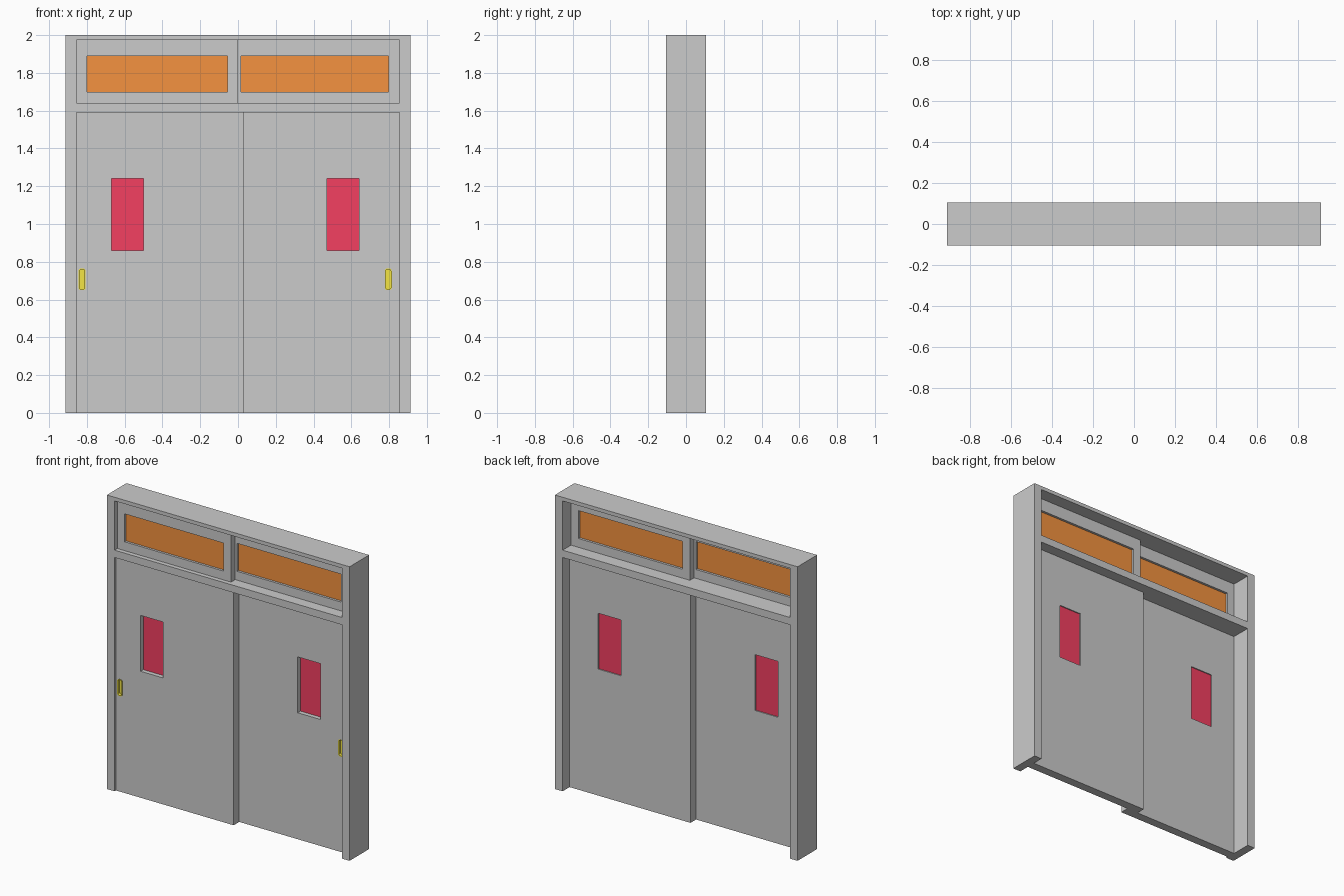
import bpy

if "Cube" in bpy.data.objects:
    bpy.data.objects.remove(bpy.data.objects["Cube"])


def material(name, rgb):
    m = bpy.data.materials.new(name)
    m.diffuse_color = (*rgb, 1)
    m.use_nodes = True
    m.node_tree.nodes["Principled BSDF"].inputs["Base Color"].default_value = m.diffuse_color
    return m


RED = material("red_glass", (0.90, 0.05, 0.12))
ORANGE = material("orange_glass", (0.91, 0.29, 0.05))
BRASS = material("brass", (0.90, 0.78, 0.06))


def box(name, x, y, z, mat=None):
    """Box from (min, max) ranges."""
    bpy.ops.mesh.primitive_cube_add(
        size=1, location=[(a + b) / 2 for a, b in (x, y, z)])
    o = bpy.context.object
    o.name = name
    o.scale = [b - a for a, b in (x, y, z)]
    bpy.ops.object.transform_apply(location=False, rotation=False, scale=True)
    if mat:
        o.data.materials.append(mat)
    return o


def cut(target, cutter):
    """Subtract a cutter, then remove it."""
    cutter.hide_render = True
    m = target.modifiers.new("cut", 'BOOLEAN')
    m.operation = 'DIFFERENCE'
    m.solver = 'EXACT'
    m.object = cutter
    bpy.context.view_layer.objects.active = target
    bpy.ops.object.modifier_apply(modifier=m.name)
    bpy.data.objects.remove(cutter)


def glazed_panel(name, x, y, z, wx, wz, glass_y, mat):
    """Panel with a window opening and a thin pane set inside it."""
    panel = box(name, x, y, z)
    cut(panel, box("cutter", wx, (y[0] - 0.1, y[1] + 0.1), wz))
    box(name + "_glass", wx, glass_y, wz, mat)
    return panel


def rounded_slab(name, x, y, z, r, mat=None):
    """Slab whose corners are rounded in the front view."""
    o = box(name, x, y, z, mat)
    b = o.modifiers.new("round", 'BEVEL')
    b.width, b.segments = r, 4
    b.limit_method = 'WEIGHT'
    w = o.data.attributes.new("bevel_weight_edge", 'FLOAT', 'EDGE')
    for e in o.data.edges:
        p, q = (o.data.vertices[i].co for i in e.vertices)
        w.data[e.index].value = 1.0 if abs(p.y - q.y) > 1e-5 else 0.0
    bpy.ops.object.modifier_apply(modifier=b.name)
    return o


# Outer frame with the door opening and the transom opening
frame = box("frame", (-0.913, 0.913), (-0.105, 0.105), (0, 2))
cut(frame, box("cutter", (-0.855, 0.855), (-0.3, 0.3), (-0.2, 1.59)))
cut(frame, box("cutter", (-0.855, 0.855), (-0.3, 0.3), (1.64, 1.975)))

# Sliding doors on two tracks, each with a window and a recessed pull
doors = [("left", (-0.855, 0.03), -0.09, (-0.67, -0.50), (-0.844, -0.807)),
         ("right", (-0.055, 0.855), -0.03, (0.47, 0.64), (0.777, 0.814))]
for side, x, y, wx, hx in doors:
    door = glazed_panel(side + "_door", x, (y, y + 0.06), (0, 1.59),
                        wx, (0.86, 1.24), (y + 0.03, y + 0.053), RED)
    hz = (0.65, 0.764)
    cut(door, rounded_slab("cutter", hx, (y - 0.05, y + 0.022), hz, 0.012))
    pull = rounded_slab(side + "_pull", hx, (y - 0.003, y + 0.022), hz, 0.012, BRASS)
    cut(pull, rounded_slab("cutter", (hx[0] + 0.005, hx[1] - 0.005),
                           (y - 0.05, y + 0.017), (hz[0] + 0.005, hz[1] - 0.005), 0.009))

# Transom sashes, the left one in front of the right one
for side, x, y, wx in (("left", (-0.855, 0.0), -0.075, (-0.80, -0.055)),
                       ("right", (-0.04, 0.855), -0.03, (0.015, 0.797))):
    glazed_panel(side + "_transom", x, (y, y + 0.045), (1.64, 1.975),
                 wx, (1.70, 1.89), (y + 0.016, y + 0.029), ORANGE)
